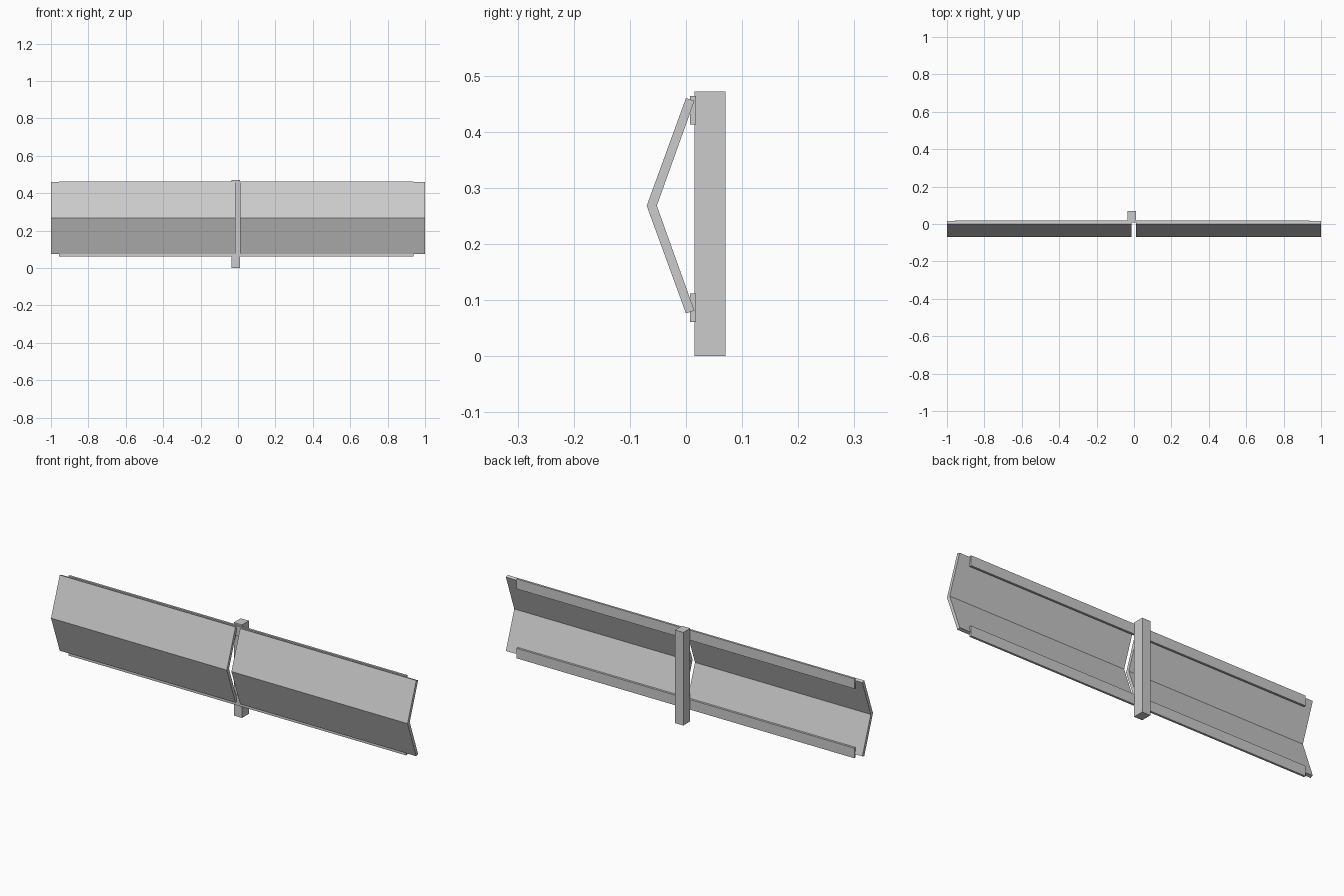
import bpy

if "Cube" in bpy.data.objects:
    bpy.data.objects.remove(bpy.data.objects["Cube"])

def extrude_x(name, profile, x0, x1):
    """Prism from a (y, z) outline swept along x; profile runs counter-clockwise seen from +x."""
    n = len(profile)
    verts = [(x, y, z) for x in (x0, x1) for y, z in profile]
    faces = [(i, (i + 1) % n, (i + 1) % n + n, i + n) for i in range(n)]
    # end caps as quads, one per half of the outline
    for k in range(n // 2 - 1):
        q = (k, k + 1, n - 2 - k, n - 1 - k)
        faces += [q[::-1], tuple(i + n for i in q)]
    mesh = bpy.data.meshes.new(name)
    # side quads wind inward for this order, so flip them
    faces = [f[::-1] if i < n else f for i, f in enumerate(faces)]
    mesh.from_pydata(verts, [], faces)
    obj = bpy.data.objects.new(name, mesh)
    bpy.context.collection.objects.link(obj)
    return obj

def rect(y0, y1, z0, z1):
    return [(y0, z0), (y1, z0), (y1, z1), (y0, z1)]

# Two bent panels, separated by a narrow gap; outer outline down, inner back up
chevron = [(0.0, 0.460), (-0.070, 0.268), (0.0, 0.076),
           (0.015, 0.081), (-0.052, 0.268), (0.015, 0.455)]
extrude_x("left_panel", chevron, -1.0, -0.014)
extrude_x("right_panel", chevron, 0.012, 1.0)

# Flat rails along the back edges
for name, z0 in (("lower_rail", 0.061), ("upper_rail", 0.413)):
    extrude_x(name, rect(0.007, 0.018, z0, z0 + 0.051), -0.957, 0.937)

# Upright post behind the rails
extrude_x("post", rect(0.015, 0.070, 0.0, 0.472), -0.034, 0.012)

# Make every surface face outward
import bmesh
for obj in bpy.context.collection.objects:
    bm = bmesh.new()
    bm.from_mesh(obj.data)
    bmesh.ops.recalc_face_normals(bm, faces=bm.faces)
    bm.to_mesh(obj.data)
    bm.free()
